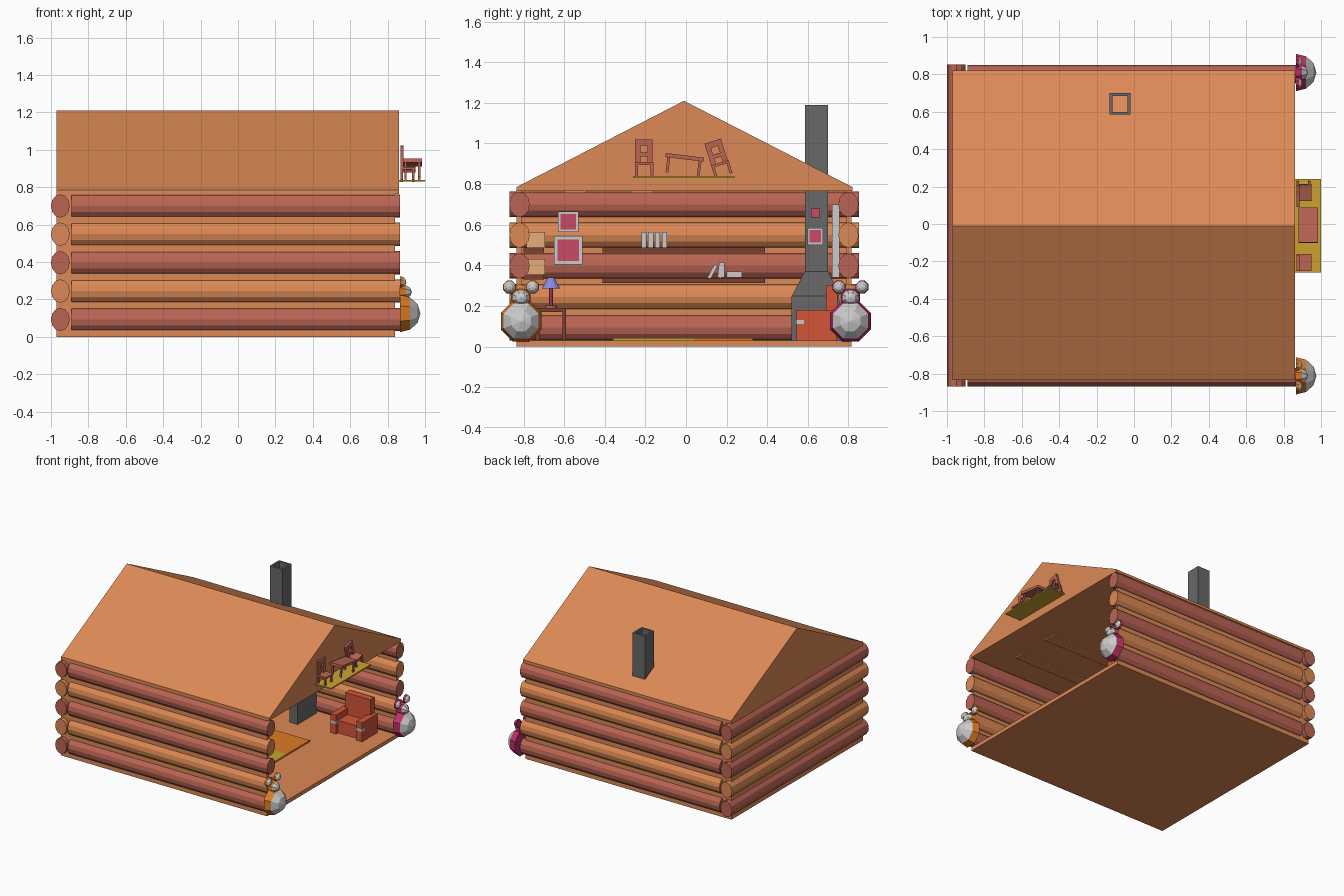
import bpy, bmesh
from math import radians
from mathutils import Matrix, Vector

if "Cube" in bpy.data.objects:
    bpy.data.objects.remove(bpy.data.objects["Cube"])


def mat(name, r, g, b):
    m = bpy.data.materials.new(name)
    m.diffuse_color = (r, g, b, 1)
    m.use_nodes = True
    m.node_tree.nodes["Principled BSDF"].inputs["Base Color"].default_value = m.diffuse_color
    return m


ORANGE = mat("light_wood", .72, .25, .09)
RED = mat("red_wood", .50, .13, .09)
DARK = mat("dark_wood", .20, .05, .03)
STONE = mat("stone", .14, .14, .14)
YELLOW = mat("yellow", .60, .36, .03)
PINK = mat("pink", .60, .07, .13)
CHAIR = mat("armchair_red", .65, .09, .04)
TAN = mat("tan", .80, .42, .20)
BLUE = mat("lamp_blue", .27, .25, .75)
FUR1 = mat("orange_fur", .72, .20, .02)
FUR2 = mat("magenta_fur", .50, .03, .14)


def make(name, bm, *mats):
    me = bpy.data.meshes.new(name)
    bm.to_mesh(me)
    bm.free()
    for m in mats:
        me.materials.append(m)
    ob = bpy.data.objects.new(name, me)
    bpy.context.collection.objects.link(ob)
    return ob


def boxes(name, m, *bounds, rot=None, pivot=(0, 0, 0)):
    """One object from boxes given as (x0, x1, y0, y1, z0, z1)."""
    bm = bmesh.new()
    for x0, x1, y0, y1, z0, z1 in bounds:
        M = Matrix.Translation(((x0+x1)/2, (y0+y1)/2, (z0+z1)/2)) @ Matrix.Diagonal((x1-x0, y1-y0, z1-z0, 1))
        bmesh.ops.create_cube(bm, size=1, matrix=M)
    if rot:
        p = Matrix.Translation(pivot)
        bm.transform(p @ Matrix.Rotation(radians(rot[0]), 4, rot[1]) @ p.inverted())
    return make(name, bm, *([m] if m else []))


def cone(name, m, loc, r1, r2, h, n=12):
    bm = bmesh.new()
    bmesh.ops.create_cone(bm, cap_ends=True, segments=n, radius1=r1, radius2=r2, depth=h,
                          matrix=Matrix.Translation(loc))
    return make(name, bm, m)


def log(name, m, loc, length, axis):
    bm = bmesh.new()
    bmesh.ops.create_cone(bm, cap_ends=True, segments=12, radius1=1, radius2=1, depth=length)
    bm.transform(Matrix.Rotation(radians(90), 4, axis))
    s = (1, .05, .0625) if axis == 'Y' else (.05, 1, .0625)
    bm.transform(Matrix.Translation(loc) @ Matrix.Diagonal((*s, 1)))
    return make(name, bm, m)


# floor and wall panels
boxes("floor", ORANGE, (-.97, .84, -.835, .815, 0, .03))
boxes("wall_panels", ORANGE, (-.97, .84, -.835, -.81, .03, .77),
      (-.97, .84, .79, .815, .03, .77), (-.97, -.945, -.81, .79, .03, .77))

# stacked logs, alternating colours
for i, z in enumerate((.093, .245, .397, .549, .70)):
    m = ORANGE if i % 2 else RED
    log("front_log", m, (-.012, -.82, z), 1.755, 'Y')
    log("back_log", m, (-.012, .80, z), 1.755, 'Y')
    log("end_log", m, (-.95, -.008, z), 1.72, 'X')

# gabled roof
bm = bmesh.new()
prof = [(-.835, .765), (.82, .765), (.82, .785), (-.01, 1.21), (-.835, .785)]
f = bm.faces.new([bm.verts.new((-.97, y, z)) for y, z in prof])
g = bmesh.ops.extrude_face_region(bm, geom=[f])["geom"]
bmesh.ops.translate(bm, vec=(1.83, 0, 0), verts=[v for v in g if isinstance(v, bmesh.types.BMVert)])
if f.is_valid is False or len(bm.faces) < 7:
    bm.faces.new([v for v in bm.verts if v.co.x < -.9])
bmesh.ops.recalc_face_normals(bm, faces=bm.faces)
make("roof", bm, ORANGE)
boxes("ceiling_boards", ORANGE, *[(-.6, .62, y, y+.11, .755, .766) for y in (-.6, -.27)])

# chimney flue: square tube
x0, x1, y0, y1, t = -.13, -.02, .585, .70, .015
boxes("chimney", STONE, (x0, x0+t, y0, y1, .37, 1.19), (x1-t, x1, y0, y1, .37, 1.19),
      (x0+t, x1-t, y0, y0+t, .37, 1.19), (x0+t, x1-t, y1-t, y1, .37, 1.19))
# hearth with an open mouth, and tapered hood
boxes("hearth", STONE, (-.31, -.24, .52, .76, .03, .25), (.09, .16, .52, .76, .03, .25),
      (-.24, .09, .52, .76, .2, .25), (-.24, .09, .70, .76, .03, .2))
bm = bmesh.new()
bmesh.ops.create_cube(bm, size=1)
for v in bm.verts:
    top = v.co.z > 0
    v.co = Vector((-.075 + v.co.x*(.11 if top else .47), .642 + v.co.y*(.115 if top else .24),
                   .37 if top else .25))
make("hearth_hood", bm, STONE)

# framed pictures on the rear wall and chimney
for x, y, z, a, b in ((-.90, -.58, .615, .05, .05), (-.90, -.58, .475, .07, .07), (-.02, .637, .543, .038, .042)):
    boxes("picture_frame", None, (x, x+.02, y-a, y+a, z-b, z+b))
    boxes("picture", PINK, (x+.015, x+.024, y-a*.75, y+a*.75, z-b*.75, z+b*.75))
boxes("small_picture", PINK, (-.02, -.01, .615, .66, .635, .68))
boxes("wall_mirror", None, (-.65, -.4, .72, .755, .34, .70))

# shelves and books on the rear wall
for z in (.463, .312):
    boxes("long_shelf", DARK, (-.93, -.77, -.41, .39, z, z+.026))
for i in range(4):
    y = -.22 + i*.034
    boxes("upright_book", None, (-.9, -.8, y, y+.025, .489, .565))
for i, (y, a) in enumerate(((.105, -28), (.155, -6), (.172, 0))):
    boxes("lower_book", None, (-.9, -.8, y, y+.018, .34, .415), rot=(a, 'X'), pivot=(-.85, y, .34))
boxes("flat_book", None, (-.9, -.8, .20, .275, .34, .37))
# short shelves on the front wall
for z in (.463, .33):
    boxes("short_shelf", DARK, (-.4, .2, -.80, -.70, z, z+.024))
    boxes("shelf_books", TAN, (-.3, .1, -.785, -.695, z+.024, z+.10))

# rug
boxes("rug_orange", FUR1, (-.45, .4, .04, .33, .03, .042))
boxes("rug_yellow", YELLOW, (-.45, .4, -.36, .04, .03, .042))

# armchair
boxes("armchair", CHAIR, (.43, .71, .57, .74, .03, .13), (.43, .48, .545, .74, .03, .18),
      (.66, .71, .545, .74, .03, .18), (.46, .68, .69, .745, .1, .30))
for x in (.455, .685):
    boxes("armrest_cap", None, (x-.027, x+.027, .542, .58, .11, .132))

# side table and lamp
boxes("side_table", DARK, (-.1, .1, -.74, -.59, .17, .19),
      *[(x, x+.018, y, y+.018, .03, .17) for x in (-.1, .082) for y in (-.74, -.608)])
cone("lamp_base", RED, (0, -.665, .195), .03, .03, .012)
cone("lamp_post", PINK, (0, -.665, .24), .01, .01, .09, 8)
cone("lamp_shade", BLUE, (0, -.665, .313), .045, .015, .055)

# gable balcony with table and two chairs
boxes("balcony", YELLOW, (.86, 1.0, -.26, .24, .83, .84))
boxes("balcony_table", RED, (.88, .985, -.105, .085, .922, .942),
      *[(x, x+.012, y, y+.014, .848, .925) for x in (.89, .963) for y in (-.095, .06)],
      rot=(-7, 'X'), pivot=(.93, -.01, .9))


def chair(y, a):
    w = .045
    boxes("balcony_chair", RED, (.868, .95, y-w, y+w, .895, .908),
          *[(x, x+.014, s, s+.014, .842, .90) for x in (.868, .93) for s in (y-w, y+w-.014)],
          (.868, .885, y-w, y-w+.025, .90, 1.02), (.868, .885, y+w-.03, y+w-.005, .90, 1.02),
          (.868, .885, y-w, y+w-.005, .99, 1.02), (.868, .885, y-w, y+w-.005, .935, .955),
          rot=(a, 'X'), pivot=(.9, y, .845))


chair(-.205, 0)
chair(.185, 17)


# low-poly half-round toy animals at the open corners
def half_ball(name, fur, loc, sx, sy, sz, seg, rim):
    bm = bmesh.new()
    bmesh.ops.create_uvsphere(bm, u_segments=seg, v_segments=6, radius=1)
    bm.transform(Matrix.Rotation(radians(90), 4, 'Y'))
    bm.transform(Matrix.Rotation(radians(180/seg), 4, 'X'))
    bmesh.ops.bisect_plane(bm, geom=bm.verts[:]+bm.edges[:]+bm.faces[:], plane_co=(0, 0, 0),
                           plane_no=(-1, 0, 0), clear_outer=True)
    bmesh.ops.holes_fill(bm, edges=[e for e in bm.edges if e.is_boundary])
    for f in bm.faces:
        f.material_index = 0 if f.calc_center_median().x > rim else 1
    bm.transform(Matrix.Translation(loc) @ Matrix.Diagonal((sx, sy, sz, 1)))
    make(name, bm, mat("pale_belly", .6, .6, .6), fur)


for y, fur in ((-.812, FUR1), (.81, FUR2)):
    half_ball("toy_body", fur, (.865, y, .125), .11, .108, .108, 8, .4)
    half_ball("toy_head", fur, (.865, y, .24), .065, .05, .046, 8, .5)
    for s in (-1, 1):
        half_ball("toy_ear", fur, (.865, y+s*.057, .293), .035, .034, .034, 8, .5)
